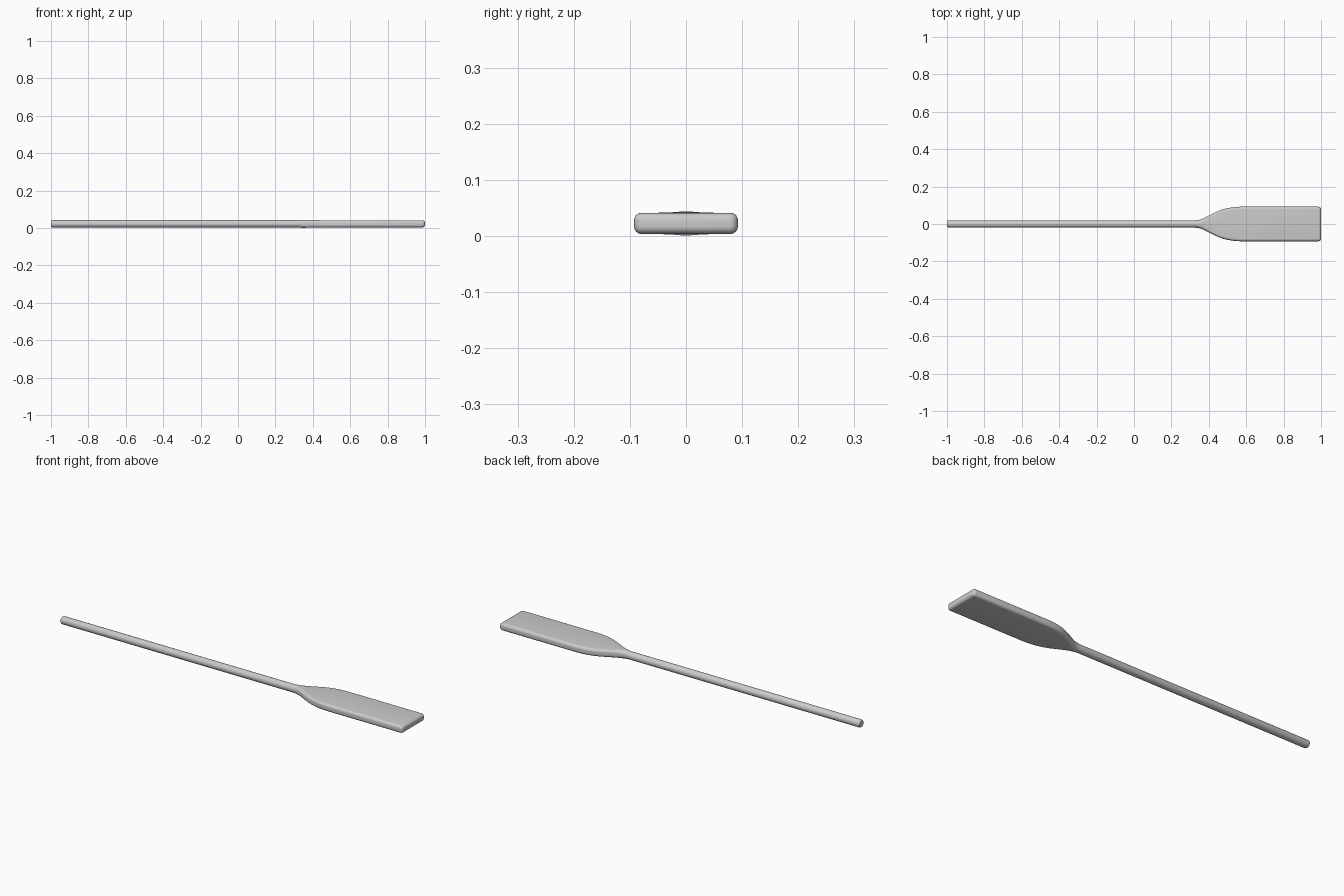
import bpy, bmesh, math

if "Cube" in bpy.data.objects:
    bpy.data.objects.remove(bpy.data.objects["Cube"])

MID_Z = 0.0225
STEPS = 6


def section(bm, x, half_w, half_h, r):
    """Rounded-rectangle ring across the oar at x."""
    ring = []
    for corner, (sy, sz) in enumerate([(1, 1), (-1, 1), (-1, -1), (1, -1)]):
        for i in range(STEPS + 1):
            a = math.radians(90 * corner + 90 * i / STEPS)
            y = sy * (half_w - r) + r * math.cos(a)
            z = sz * (half_h - r) + r * math.sin(a)
            ring.append(bm.verts.new((x, y, MID_Z + z)))
    return ring


# round shaft, slightly eased grip end, then neck (x, half width, half height, corner radius)
rows = [(-1.0, 0.016, 0.016, 0.0155), (-0.996, 0.0185, 0.0185, 0.018),
        (-0.99, 0.0195, 0.0195, 0.019), (0.32, 0.0195, 0.0195, 0.019),
        (0.338, 0.0205, 0.0210, 0.019), (0.355, 0.0235, 0.0215, 0.018),
        (0.375, 0.032, 0.0205, 0.016), (0.40, 0.045, 0.0195, 0.0145)]
# blade widening to full width
rows += [(x, w, 0.019, 0.0135) for x, w in
         [(0.44, 0.065), (0.47, 0.077), (0.50, 0.085), (0.535, 0.0905),
          (0.57, 0.0925), (0.985, 0.0925)]]
# rounded blade tip
for i in range(1, 6):
    a = math.radians(90 * i / 5)
    cut = 0.013 * (1 - math.cos(a))
    rows.append((0.985 + 0.015 * math.sin(a), 0.0925 - cut, 0.019 - cut,
                 0.0135 - 0.8 * cut))

# oar: skin the sections and cap both ends
bm = bmesh.new()
rings = [section(bm, *r) for r in rows]
n = len(rings[0])
for a, b in zip(rings, rings[1:]):
    for i in range(n):
        j = (i + 1) % n
        bm.faces.new((a[i], a[j], b[j], b[i]))
bm.faces.new(rings[0])
bm.faces.new(rings[-1])
bmesh.ops.recalc_face_normals(bm, faces=bm.faces)

mesh = bpy.data.meshes.new("oar")
bm.to_mesh(mesh)
bm.free()
oar = bpy.data.objects.new("oar", mesh)
bpy.context.collection.objects.link(oar)
bpy.context.view_layer.objects.active = oar
oar.select_set(True)
bpy.ops.object.shade_smooth_by_angle(angle=math.radians(35))
